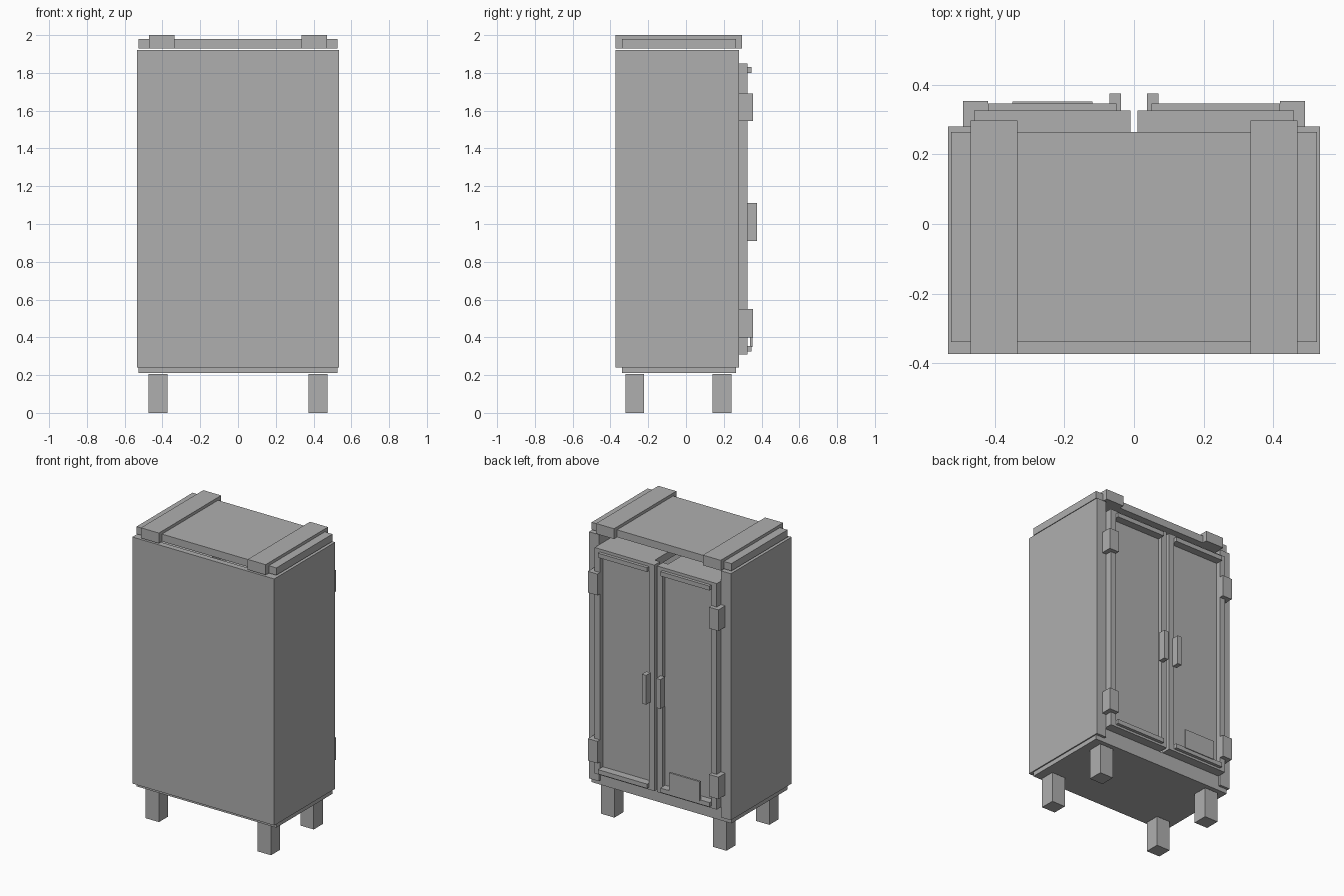
import bpy

grey = bpy.data.materials.new("painted_grey")
grey.diffuse_color = (0.43, 0.43, 0.43, 1)


def box(name, x, y, z):
    """Box from (min, max) ranges on each axis."""
    bpy.ops.mesh.primitive_cube_add(size=1, location=[sum(r) / 2 for r in (x, y, z)])
    ob = bpy.context.object
    ob.name = name
    ob.scale = [r[1] - r[0] for r in (x, y, z)]
    bpy.ops.object.transform_apply(location=False, rotation=False, scale=True)
    ob.data.materials.append(grey)
    return ob


def pair(name, x, y, z):
    """Box on the +x side and its mirror on the -x side."""
    box(name + "_a", x, y, z)
    box(name + "_b", (-x[1], -x[0]), y, z)


# Cabinet shell: plain wall on -y, doors on +y
box("plain_wall", (-0.535, 0.535), (-0.374, -0.335), (0.24, 1.92))
pair("side_wall", (0.46, 0.535), (-0.335, 0.281), (0.24, 1.92))
box("base_plate", (-0.527, 0.527), (-0.34, 0.264), (0.21, 0.24))
box("bottom_rail", (-0.46, 0.46), (0.20, 0.264), (0.24, 0.31))
pair("upper_shelf", (0.05, 0.46), (-0.335, 0.28), (1.80, 1.85))

# Lid with two cross slats
box("top_plate", (-0.527, 0.527), (-0.34, 0.264), (1.93, 1.98))
pair("top_slat", (0.335, 0.47), (-0.374, 0.297), (1.93, 2.0))

# Legs
for label, y in (("front", (-0.32, -0.222)), ("rear", (0.14, 0.24))):
    pair(label + "_leg", (0.372, 0.473), y, (0, 0.205))

# Doors: stiles, rails, recessed panel and raised bars
pair("door_inner_stile", (0.01, 0.05), (0.264, 0.326), (0.31, 1.85))
pair("door_outer_stile", (0.42, 0.46), (0.264, 0.326), (0.31, 1.85))
pair("door_panel", (0.05, 0.42), (0.264, 0.295), (0.31, 1.85))
pair("door_top_rail", (0.05, 0.42), (0.295, 0.326), (1.80, 1.85))
pair("door_bottom_rail", (0.05, 0.42), (0.295, 0.326), (0.31, 0.355))
pair("door_top_bar", (0.05, 0.42), (0.295, 0.347), (1.80, 1.83))
pair("door_bottom_bar", (0.05, 0.42), (0.295, 0.347), (0.325, 0.355))

# Hinges, handles and the plate on one door
for label, z in (("lower", (0.40, 0.55)), ("upper", (1.545, 1.69))):
    pair(label + "_hinge", (0.42, 0.492), (0.281, 0.354), z)
pair("handle", (0.038, 0.07), (0.326, 0.375), (0.91, 1.11))
box("blank_plate", (-0.35, -0.12), (0.338, 0.352), (0.35, 0.48))
